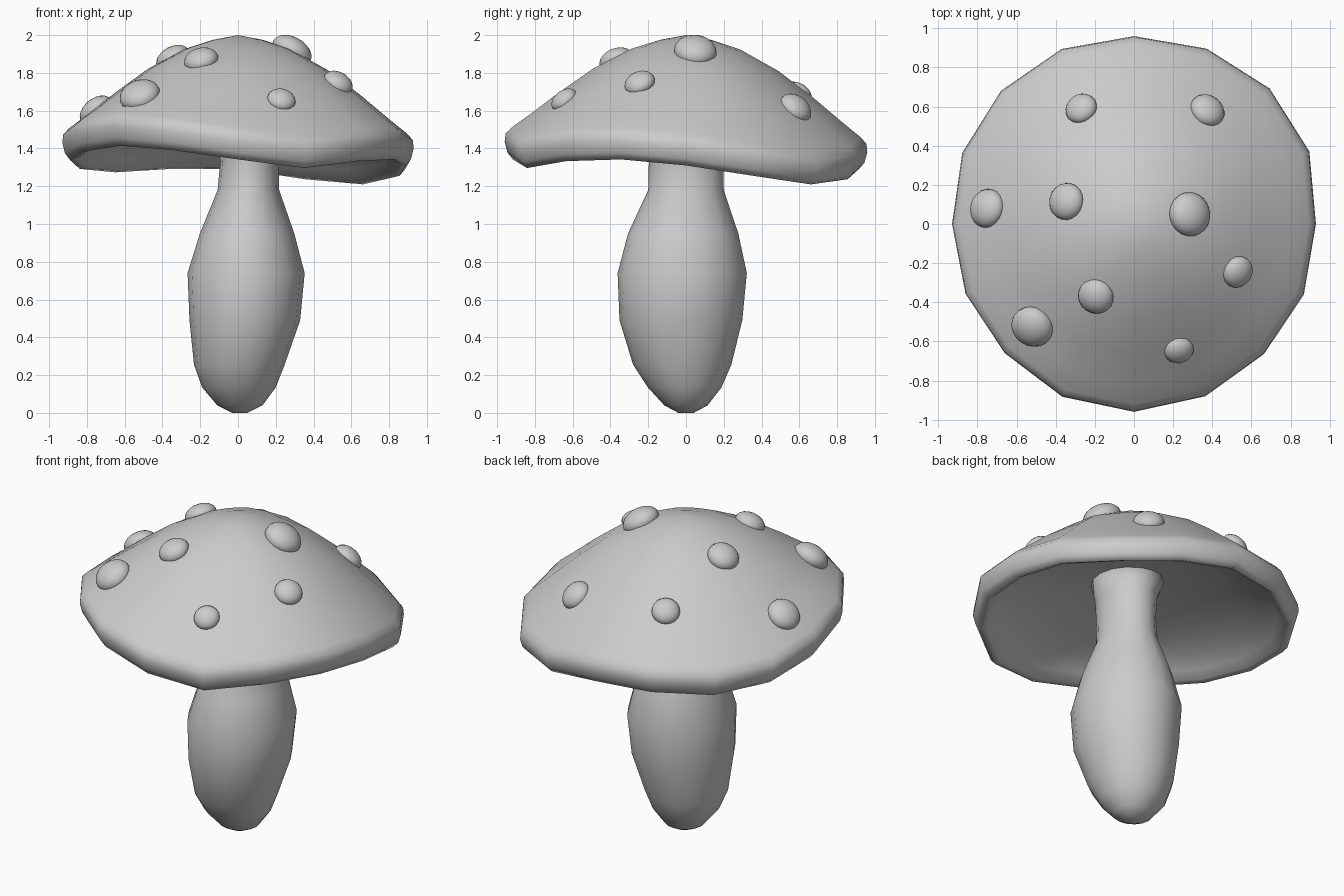
import bpy, bmesh, math
from mathutils import Vector
from mathutils.bvhtree import BVHTree

if "Cube" in bpy.data.objects:
    bpy.data.objects.remove(bpy.data.objects["Cube"])


def finish(bm, name):
    bmesh.ops.recalc_face_normals(bm, faces=bm.faces)
    for f in bm.faces:
        f.smooth = True
    me = bpy.data.meshes.new(name)
    bm.to_mesh(me)
    ob = bpy.data.objects.new(name, me)
    bpy.context.collection.objects.link(ob)
    return ob


def loft(bm, rings):
    rows = [[bm.verts.new(p) for p in ring] for ring in rings]
    for a, b in zip(rows, rows[1:]):
        n = len(a)
        for i in range(n):
            bm.faces.new((a[i], a[(i + 1) % n], b[(i + 1) % n], b[i]))
    return rows


def close(bm, ring, point):
    v = bm.verts.new(point)
    for i in range(len(ring)):
        bm.faces.new((ring[i], ring[(i + 1) % len(ring)], v))


# Cap: 16-sided profile with a wavy rim (counter-clockwise from +x)
rim_r = [.93, .97, .98, .97, .96, .968, .962, .95, .93, .932, .934, .956, .96, .953, .94, .94]
rim_z = [1.31, 1.25, 1.20, 1.23, 1.29, 1.29, 1.27, 1.29, 1.34, 1.39, 1.425, 1.40, 1.345, 1.295, 1.335, 1.345]
profile = [(.14, 1.975), (.30, 1.925), (.51, 1.815), (.70, 1.68), (.86, 1.555), (.96, 1.48),
           (.995, 1.445), (1, 1.40), (.985, 1.345), (.955, 1.31), (.92, 1.32), (.87, 1.37),
           (.76, 1.44), (.58, 1.51), (.38, 1.55), (.2, 1.58)]


def cap_ring(f, z):
    pts = []
    for k in range(16):
        a = k * math.tau / 16
        r = rim_r[k] * f
        pts.append((r * math.cos(a), r * math.sin(a), z + (rim_z[k] - 1.31) * f * f))
    return pts


bm = bmesh.new()
rows = loft(bm, [cap_ring(f, z) for f, z in profile])
close(bm, rows[0], (0, 0, 2))
close(bm, rows[-1], (0, 0, 1.59))
cap = finish(bm, "cap")
tree = BVHTree.FromBMesh(bm)

# Stem: slightly leaning, bulging, flared at the top (cx, cy, rx, ry, z)
stem_rings = [(.01, 0, .04, .04, 0), (.01, 0, .12, .115, .04), (.005, -.007, .195, .195, .135),
              (.007, -.02, .24, .26, .255), (.036, -.027, .293, .325, .49),
              (.043, -.02, .31, .342, .74), (.048, -.015, .25, .292, .95),
              (.055, 0, .163, .2, 1.18), (.06, 0, .155, .197, 1.32),
              (.06, 0, .165, .2, 1.46), (.05, 0, .21, .22, 1.58)]
bm = bmesh.new()
rows = loft(bm, [[(cx + rx * math.cos(i * math.tau / 16), cy + ry * math.sin(i * math.tau / 16), z)
                  for i in range(16)] for cx, cy, rx, ry, z in stem_rings])
bm.faces.new(rows[0])
bm.faces.new(rows[-1])
finish(bm, "stem")
bm.free()

# Spots: flattened balls set into the cap (x, y, radius)
spots = [(-.27, .59, .083), (.375, .58, .092), (-.75, .08, .1), (-.345, .115, .095), (.285, .05, .113),
         (.53, -.245, .083), (-.195, -.37, .092), (-.52, -.525, .11), (.23, -.645, .076)]
for n, (x, y, r) in enumerate(spots, 1):
    hit, normal, _, _ = tree.ray_cast(Vector((x, y, 3)), Vector((0, 0, -1)))
    if normal.z < 0:
        normal = -normal
    bm = bmesh.new()
    bmesh.ops.create_uvsphere(bm, u_segments=20, v_segments=12, radius=r)
    bmesh.ops.scale(bm, vec=(1, 1, .65), verts=bm.verts)
    spot = finish(bm, f"spot_{n}")
    bm.free()
    spot.location = hit
    spot.rotation_euler = normal.to_track_quat('Z', 'Y').to_euler()
